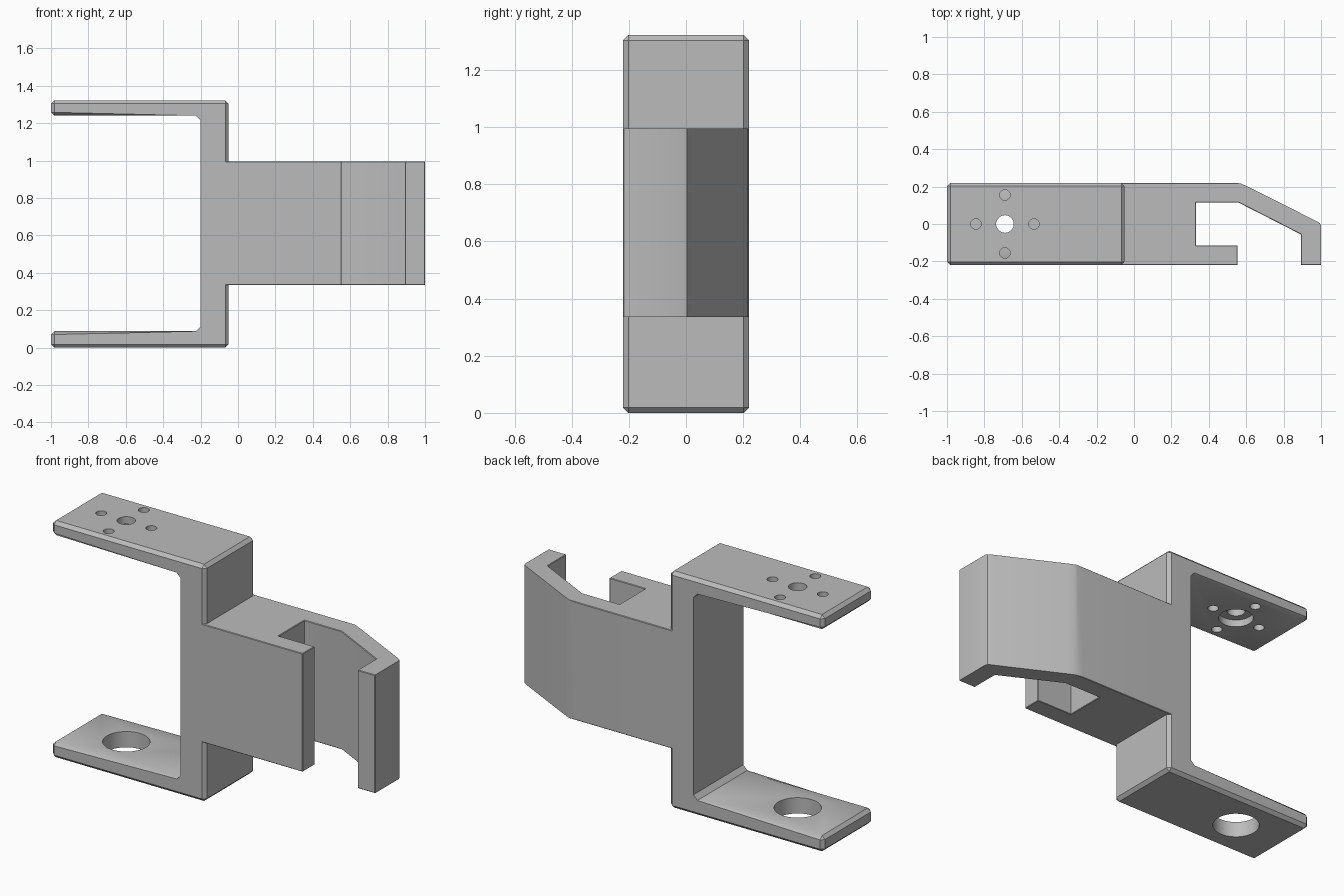
import bpy
import bmesh
import math

CHAMFER = 0.018
HALF_DEPTH = 0.22

if "Cube" in bpy.data.objects:
    bpy.data.objects.remove(bpy.data.objects["Cube"], do_unlink=True)

grey = bpy.data.materials.new("plain grey")
grey.use_nodes = True
grey.diffuse_color = (0.5, 0.5, 0.5, 1)
grey.node_tree.nodes["Principled BSDF"].inputs["Base Color"].default_value = (0.5, 0.5, 0.5, 1)


def prism(name, profile, place, low, high, rims, corners):
    """Extrude a profile; chamfer the listed rim sides and corner edges."""
    bm = bmesh.new()
    a = [bm.verts.new(place(u, v, low)) for u, v in profile]
    b = [bm.verts.new(place(u, v, high)) for u, v in profile]
    n = len(profile)
    bm.faces.new(a)
    bm.faces.new(b)
    for i in range(n):
        j = (i + 1) % n
        bm.faces.new((a[i], a[j], b[j], b[i]))
    bmesh.ops.recalc_face_normals(bm, faces=bm.faces)
    edges = [bm.edges.get((ring[i], ring[(i + 1) % n])) for ring in (a, b) for i in rims]
    edges += [bm.edges.get((a[i], b[i])) for i in corners]
    bmesh.ops.bevel(bm, geom=edges, offset=CHAMFER, segments=1, affect='EDGES',
                    clamp_overlap=True)
    mesh = bpy.data.meshes.new(name)
    bm.to_mesh(mesh)
    bm.free()
    mesh.materials.append(grey)
    obj = bpy.data.objects.new(name, mesh)
    bpy.context.collection.objects.link(obj)
    return obj


def combine(target, other, operation):
    """Apply a boolean and remove the second object."""
    mod = target.modifiers.new(operation.lower(), 'BOOLEAN')
    mod.object = other
    mod.operation = operation
    mod.solver = 'EXACT'
    bpy.context.view_layer.objects.active = target
    bpy.ops.object.modifier_apply(modifier=mod.name)
    bpy.data.objects.remove(other, do_unlink=True)


def drill(target, x, y, radius, low, high):
    bpy.ops.mesh.primitive_cylinder_add(vertices=48, radius=radius, depth=high - low,
                                        location=(x, y, (low + high) / 2))
    cutter = bpy.context.object
    cutter.name = "hole_cutter"
    cutter.hide_render = True
    cutter.data.materials.append(grey)
    combine(target, cutter, 'DIFFERENCE')


# Fork: wall with an upper and a lower flange
fork_profile = [(-1, 0), (-.05, 0), (-.05, 1.322), (-1, 1.322), (-1, 1.24),
                (-.225, 1.24), (-.2, 1.215), (-.2, .113), (-.225, .088), (-1, .088)]
bracket = prism("servo_bracket", fork_profile, lambda u, v, w: (u, w, v),
                -HALF_DEPTH, HALF_DEPTH, (0, 1, 2, 3, 4, 8, 9), (0, 1, 2, 3, 4, 9))

# Hook: block with a slot and a slanted clip arm
hook_profile = [(-.07, -.22), (.553, -.22), (.553, -.114), (.331, -.114), (.331, .114),
                (.56, .114), (.893, -.056), (.893, -.22), (1, -.22), (1, -.01),
                (.995, .003), (.98, .013), (.6, .204), (.57, .217), (.53, .22), (-.07, .22)]
hook = prism("hook", hook_profile, lambda u, v, w: (u, v, w),
             .335, .995, (0, 1, 2, 3, 4, 5, 6, 7, 14), (1, 2, 7, 8))
combine(bracket, hook, 'UNION')

# Holes: wide lower hole, stepped upper hole and four screw holes around it
HOLE_X = -.69
drill(bracket, HOLE_X, 0, .12, -.1, .2)
drill(bracket, HOLE_X, 0, .09, 1.1, 1.28)
drill(bracket, HOLE_X, 0, .047, 1.2, 1.4)
for k in range(4):
    angle = k * math.pi / 2
    drill(bracket, HOLE_X + .155 * math.cos(angle), .155 * math.sin(angle), .028, 1.2, 1.4)

# Smooth the round parts, keep the chamfers crisp
bpy.ops.object.select_all(action='DESELECT')
bracket.select_set(True)
bpy.context.view_layer.objects.active = bracket
bpy.ops.object.shade_smooth_by_angle(angle=math.radians(30))
